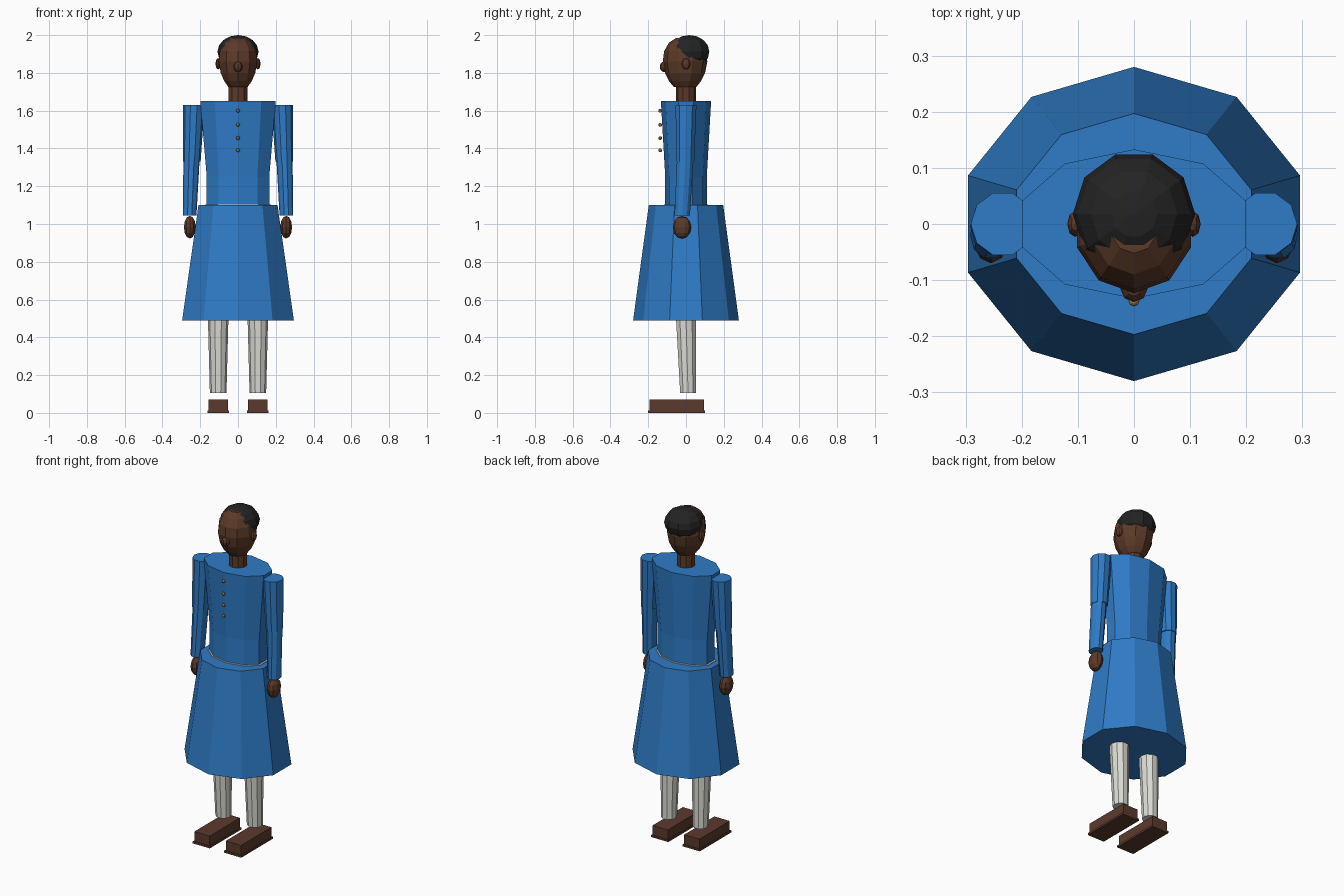
import bpy, bmesh, math

if "Cube" in bpy.data.objects:
    bpy.data.objects.remove(bpy.data.objects["Cube"])


def material(name, rgb):
    m = bpy.data.materials.new(name)
    m.diffuse_color = (*rgb, 1)
    m.use_nodes = True
    m.node_tree.nodes["Principled BSDF"].inputs["Base Color"].default_value = m.diffuse_color
    return m


BLUE = material("blue cloth", (0.028, 0.2, 0.57))
SKIN = material("dark skin", (0.107, 0.042, 0.021))
HAIR = material("black hair", (0.017, 0.017, 0.017))
CREAM = material("pale cloth", (0.72, 0.72, 0.67))
LEATHER = material("brown leather", (0.105, 0.042, 0.026))
GOLD = material("brass", (0.42, 0.26, 0.07))


def finish(name, bm, mat):
    bmesh.ops.recalc_face_normals(bm, faces=bm.faces)
    me = bpy.data.meshes.new(name)
    bm.to_mesh(me)
    bm.free()
    me.materials.append(mat)
    ob = bpy.data.objects.new(name, me)
    bpy.context.collection.objects.link(ob)
    return ob


def loft(name, rings, mat, sides=10, start=90):
    """Flat-faced capped tube; each ring is (x, y, z, rx, ry)."""
    bm = bmesh.new()
    loops = []
    for x, y, z, rx, ry in rings:
        loop = []
        for i in range(sides):
            a = math.radians(start) + math.tau * i / sides
            loop.append(bm.verts.new((x + rx * math.cos(a), y + ry * math.sin(a), z)))
        loops.append(loop)
    for lo, hi in zip(loops, loops[1:]):
        for i in range(sides):
            j = (i + 1) % sides
            bm.faces.new((lo[i], lo[j], hi[j], hi[i]))
    bm.faces.new(loops[0])
    bm.faces.new(loops[-1])
    return finish(name, bm, mat)


def ball(name, centre, radii, mat, sides=10, rings=8, start=90):
    bm = bmesh.new()
    bmesh.ops.create_uvsphere(bm, u_segments=sides, v_segments=rings, radius=1)
    a = math.radians(start)
    for v in bm.verts:
        x, y, z = v.co
        x, y = x * math.cos(a) - y * math.sin(a), x * math.sin(a) + y * math.cos(a)
        v.co = [c + r * p for c, r, p in zip(centre, radii, (x, y, z))]
    return finish(name, bm, mat)


def box(name, lo, hi, mat):
    bm = bmesh.new()
    bmesh.ops.create_cube(bm, size=1)
    for v in bm.verts:
        v.co = [(a + b) / 2 + p * (b - a) for a, b, p in zip(lo, hi, v.co)]
    return finish(name, bm, mat)


# Coat
loft("coat_skirt", [(0, 0, 0.49, 0.311, 0.28), (0, 0, 1.1, 0.22, 0.197)], BLUE)
loft("coat_body", [(0, 0, 1.1, 0.174, 0.11), (0, 0, 1.25, 0.174, 0.11),
                   (0, 0, 1.65, 0.21, 0.133)], BLUE)
loft("waistband", [(0, 0, 1.09, 0.184, 0.116), (0, 0, 1.104, 0.184, 0.116)], CREAM)
for i, z in enumerate((1.6, 1.525, 1.455, 1.39)):
    ball(f"button_{i + 1}", (0, -0.137, z), (0.01, 0.01, 0.01), GOLD, 8, 6)

# Neck, head and hair
loft("neck", [(0, 0, 1.63, 0.052, 0.052), (0, 0, 1.75, 0.052, 0.052)], SKIN)
loft("head", [(0, -0.005, z, 0.107 * k, 0.118 * k) for z, k in
              ((1.725, 0.5), (1.757, 0.72), (1.8, 0.9), (1.86, 1.0),
               (1.915, 0.94), (1.96, 0.72), (1.985, 0.4))], SKIN)
ball("hair", (0, 0.018, 1.912), (0.109, 0.111, 0.088), HAIR)
ball("nose", (0, -0.116, 1.832), (0.024, 0.023, 0.028), SKIN, 8, 6)

# Paired parts
for side, s in (("left", 1), ("right", -1)):
    ball(f"ear_{side}", (s * 0.105, 0, 1.848), (0.014, 0.023, 0.03), SKIN, 8, 6)
    turn = 0 if s > 0 else 180
    loft(f"upper_sleeve_{side}", [(s * 0.245, -0.004, 1.33, 0.047, 0.05),
                                  (s * 0.234, 0, 1.63, 0.057, 0.058)], BLUE, 10, turn)
    loft(f"lower_sleeve_{side}", [(s * 0.256, -0.02, 1.045, 0.036, 0.043),
                                  (s * 0.246, -0.004, 1.345, 0.043, 0.046)], BLUE, 10, turn)
    ball(f"hand_{side}", (s * 0.255, -0.021, 0.983), (0.033, 0.049, 0.06), SKIN, 10, 6, 0)
    loft(f"trouser_leg_{side}", [(s * 0.105, 0.011, 0.105, 0.044, 0.044),
                                 (s * 0.105, 0, 0.49, 0.054, 0.055),
                                 (s * 0.1, 0, 1.0, 0.07, 0.07)], CREAM, 10, 0)
    x = s * 0.105
    box(f"shoe_{side}", (x - 0.051, -0.193, 0.01), (x + 0.051, 0.095, 0.07), LEATHER)
    box(f"sole_{side}", (x - 0.057, -0.2, 0), (x + 0.057, 0.1, 0.012), LEATHER)
